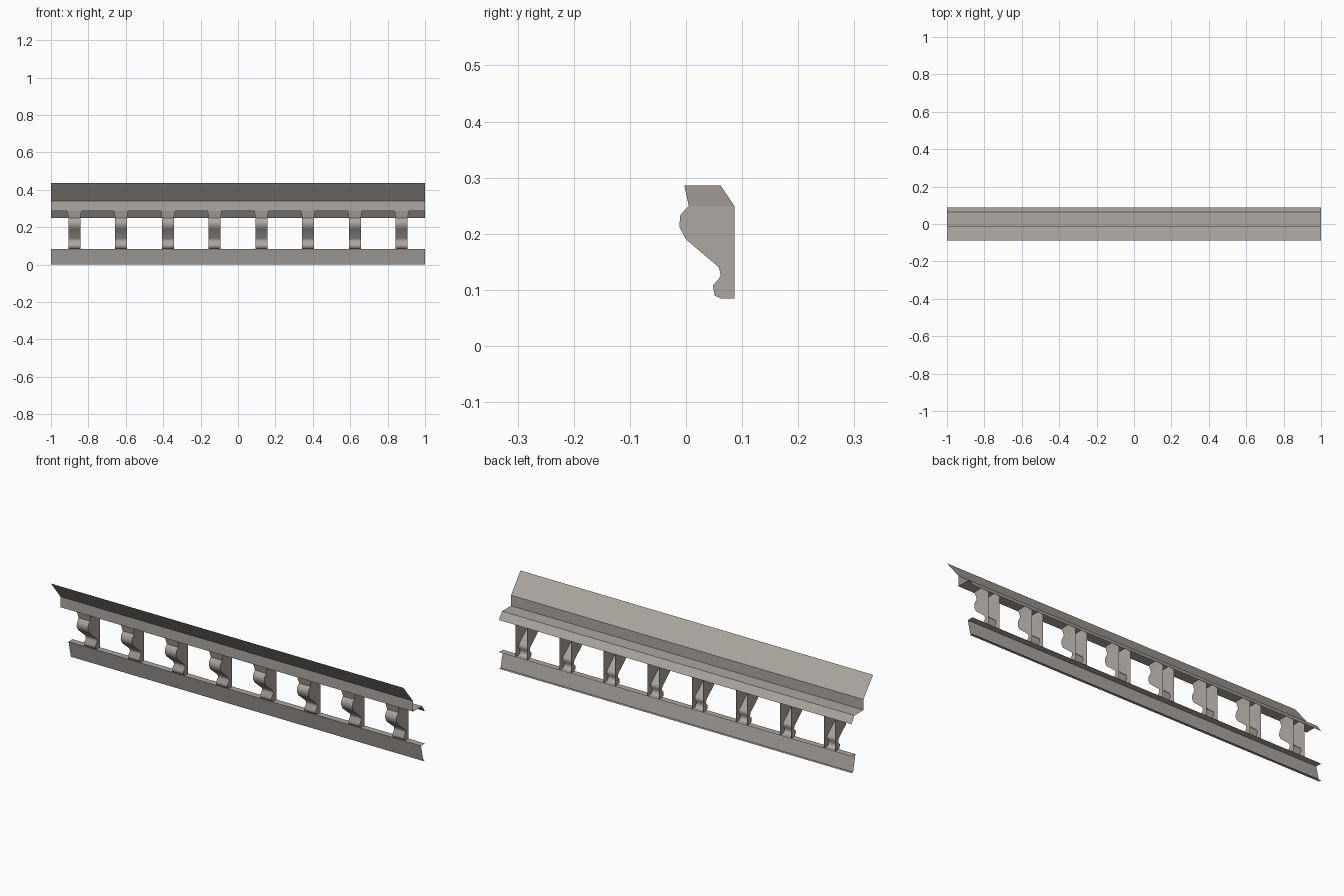
import bpy, bmesh

if "Cube" in bpy.data.objects:
    bpy.data.objects.remove(bpy.data.objects["Cube"])

stone = bpy.data.materials.new("warm_grey_stone")
stone.diffuse_color = (0.42, 0.385, 0.355, 1)
stone.use_nodes = True
stone.node_tree.nodes["Principled BSDF"].inputs["Base Color"].default_value = stone.diffuse_color


def finish(name, bm):
    me = bpy.data.meshes.new(name)
    bm.to_mesh(me)
    bm.free()
    me.materials.append(stone)
    ob = bpy.data.objects.new(name, me)
    bpy.context.collection.objects.link(ob)
    return ob


def strip(bm, profile, half, x=0, smooth=False):
    """Open sheet: a (y, z) profile, listed bottom to top, swept along x."""
    rows = [[bm.verts.new((x + s * half, y, z)) for s in (-1, 1)] for y, z in profile]
    for a, b in zip(rows, rows[1:]):
        bm.faces.new((a[0], a[1], b[1], b[0])).smooth = smooth


# upper cornice: sloped back, soffit, fascia, flared crown
bm = bmesh.new()
strip(bm, [(0.0875, 0.25), (0.063, 0.286), (-0.01, 0.286),
           (-0.01, 0.34), (-0.0875, 0.437)], 1)
finish("cornice", bm)

# lower rail with small return lips
bm = bmesh.new()
strip(bm, [(0.0875, 0), (0.074, 0), (0.055, 0.085), (0.0875, 0.085)], 1)
finish("lower_rail", bm)

# scrolled brackets, hollow at the back
SCROLL = [(0.062, 0.085), (0.051, 0.09), (0.048, 0.108), (0.062, 0.124),
          (0.059, 0.14), (0.0, 0.19), (-0.012, 0.213), (-0.01, 0.234), (0.005, 0.25)]
W, TOP_W = 0.032, 0.038
for i in range(8):
    x = -0.875 + 0.25 * i
    bm = bmesh.new()
    strip(bm, SCROLL, W, x, True)
    # flared cap front
    bm.faces.new([bm.verts.new((x + dx, y, z)) for dx, y, z in (
        (-W, 0.005, 0.25), (W, 0.005, 0.25),
        (TOP_W, -0.003, 0.286), (-TOP_W, -0.003, 0.286))])
    for s in (-1, 1):
        # flat cheek and flared cap side
        cheek = [(W, y, z) for y, z in [(0.086, 0.25), (0.086, 0.085)] + SCROLL]
        cap = [(W, 0.086, 0.25), (W, 0.005, 0.25),
               (TOP_W, -0.003, 0.286), (TOP_W, 0.062, 0.286)]
        for pts in (cheek, cap[::-1]):
            f = bm.faces.new([bm.verts.new((x + s * dx, y, z)) for dx, y, z in pts])
            f.normal_update()
            if f.normal.x * s < 0:
                f.normal_flip()
    finish("bracket_%d" % (i + 1), bm)
